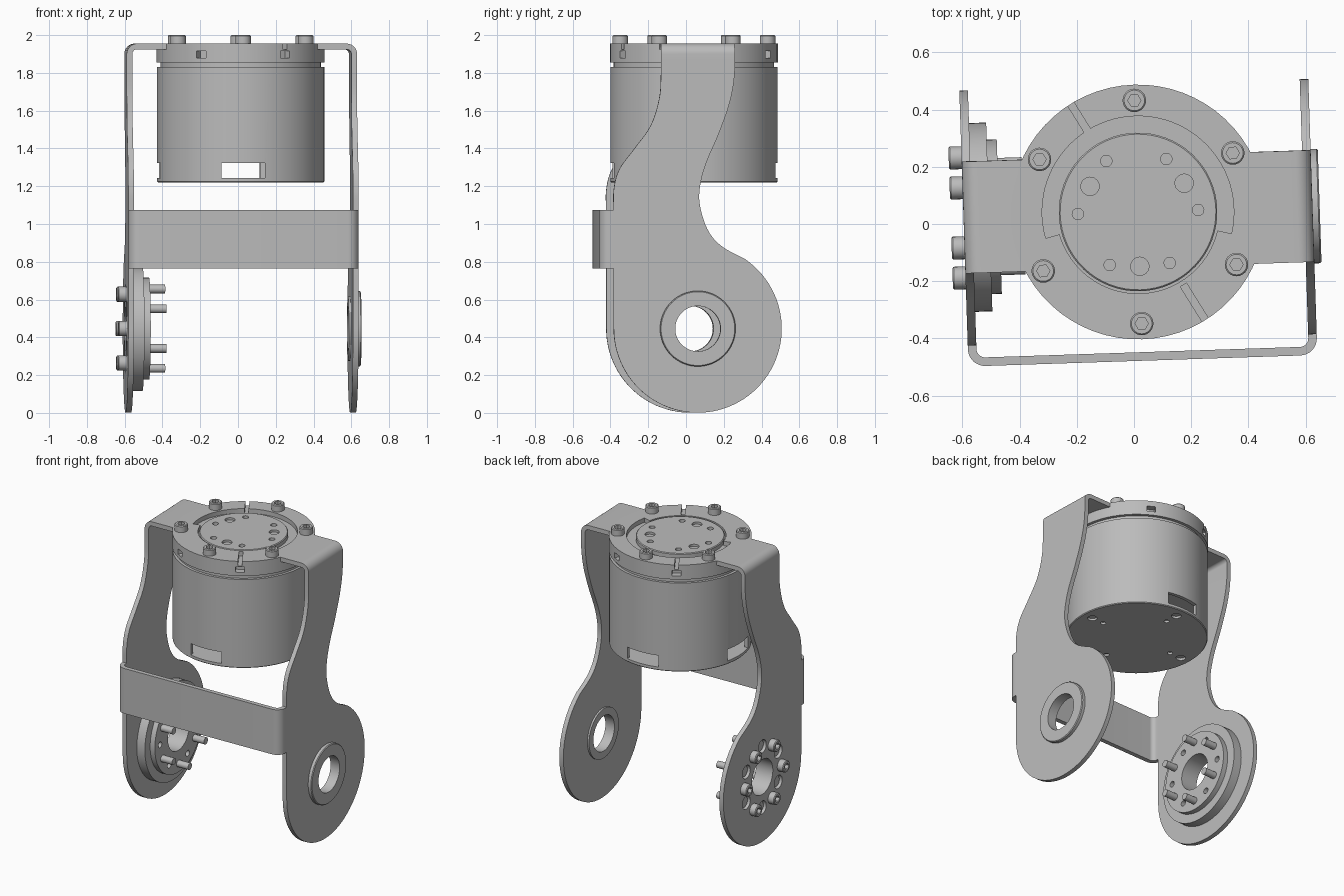
import bpy, bmesh
from math import sin, cos, pi, radians
from mathutils import Matrix, Vector

if "Cube" in bpy.data.objects:
    bpy.data.objects.remove(bpy.data.objects["Cube"])

grey = bpy.data.materials.new("plain grey")
grey.use_nodes = True
grey.diffuse_color = (0.5, 0.5, 0.5, 1)
grey.node_tree.nodes["Principled BSDF"].inputs["Base Color"].default_value = grey.diffuse_color

PLACE = Matrix.Translation((0.014, 0.042, 0)) @ Matrix.Rotation(radians(1.9), 4, "Z")

# Frames map (a, b, height along axis) to model space
UP = lambda a, b, h: (a, b, h)
OUT_POS = lambda a, b, h: (h, a, b)
OUT_NEG = lambda a, b, h: (-h, a, b)
DEPTH = lambda a, b, h: (a, h, b)
FRONTWARD = lambda a, b, h: (a, -b, h)

HUB = (0, 0.446)      # pivot centre in the side plates
T = 0.03              # sheet thickness
HALF = 0.61           # half width of the bracket
TOP = 1.955           # top of the bracket
R = 0.445             # main radius


def polar(r, deg, at=(0, 0)):
    a = radians(deg)
    return (at[0] + r * cos(a), at[1] + r * sin(a))


def arc(r, start, end, at=(0, 0), n=12):
    return [polar(r, start + (end - start) * i / n, at) for i in range(n + 1)]


def six(r, start=0, at=(0, 0)):
    return [polar(r, start + 60 * k, at) for k in range(6)]


def prism(bm, pts, lo, hi, frame=UP):
    a = [bm.verts.new(frame(x, y, lo)) for x, y in pts]
    b = [bm.verts.new(frame(x, y, hi)) for x, y in pts]
    bm.faces.new(a)
    bm.faces.new(b[::-1])
    for i in range(len(pts)):
        j = (i + 1) % len(pts)
        bm.faces.new((a[i], a[j], b[j], b[i]))


def slab(bm, deg, r0, r1, width, lo, hi):
    m = Matrix.Rotation(radians(deg), 2)
    w = width / 2
    pts = [m @ Vector(p) for p in ((r0, -w), (r1, -w), (r1, w), (r0, w))]
    prism(bm, pts, lo, hi)


def lathe(bm, profile, frame=UP, at=(0, 0), n=64):
    """Turn a closed (radius, height) profile around an axis."""
    rings = []
    for r, h in profile:
        if r == 0:
            rings.append([bm.verts.new(frame(*at, h))] * n)
        else:
            rings.append([bm.verts.new(frame(*polar(r, 360 * i / n, at), h)) for i in range(n)])
    for p, q in zip(rings, rings[1:] + rings[:1]):
        for i in range(n):
            j = (i + 1) % n
            face = list(dict.fromkeys((p[i], p[j], q[j], q[i])))
            if len(face) > 2:
                bm.faces.new(face)


def disc(bm, r, lo, hi, frame=UP, at=(0, 0), n=64):
    prism(bm, arc(r, 0, 360, at, n)[:-1], lo, hi, frame)


def tube(bm, outer, inner, lo, hi, frame=UP, at=(0, 0)):
    lathe(bm, [(inner, lo), (outer, lo), (outer, hi), (inner, hi)], frame, at)


def to_object(name, bm):
    bmesh.ops.recalc_face_normals(bm, faces=bm.faces)
    bm.transform(PLACE)
    mesh = bpy.data.meshes.new(name)
    bm.to_mesh(mesh)
    bm.free()
    mesh.materials.append(grey)
    ob = bpy.data.objects.new(name, mesh)
    bpy.context.collection.objects.link(ob)
    return ob


def finish(name, bm, *tools):
    """Apply boolean (operation, bmesh) tools, then smooth by angle."""
    ob = to_object(name, bm)
    helpers = []
    for op, tool in tools:
        helper = to_object("cutter", tool)
        helper.hide_render = True
        helpers.append(helper)
        mod = ob.modifiers.new("cut", "BOOLEAN")
        mod.operation, mod.object, mod.solver = op, helper, "EXACT"
    if helpers:
        bpy.context.view_layer.update()
        graph = bpy.context.evaluated_depsgraph_get()
        mesh = bpy.data.meshes.new_from_object(ob.evaluated_get(graph))
        ob.modifiers.clear()
        ob.data = mesh
        for helper in helpers:
            bpy.data.objects.remove(helper)
    bpy.ops.object.select_all(action="DESELECT")
    ob.select_set(True)
    bpy.context.view_layer.objects.active = ob
    bpy.ops.object.shade_smooth_by_angle(angle=radians(30))
    return ob


def u_profile(half, top, bottom, r):
    def path(h, t, rad):
        return ([(h, bottom)] + arc(rad, 0, 90, (h - rad, t - rad), 8)
                + arc(rad, 90, 180, (rad - h, t - rad), 8) + [(-h, bottom)])
    return path(half, top, r) + path(half - T, top - T, r - T)[::-1]


def spline(pts, n=6):
    v = [Vector(p) for p in pts]
    v = [v[0]] + v + [v[-1]]
    out = []
    for a, b, c, d in zip(v, v[1:], v[2:], v[3:]):
        for i in range(n):
            t = i / n
            out.append((2 * b + (c - a) * t + (2 * a - 5 * b + 4 * c - d) * t * t
                        + (3 * b - a - 3 * c + d) * t ** 3) / 2)
    return out + [v[-1]]


# Bent bracket: inverted U trimmed to the curved side outline
back_edge = [(.195, 2), (.195, 1.79), (.167, 1.635), (.11, 1.475), (.042, 1.315), (.01, 1.185),
             (.015, 1.08), (.058, .96), (.13, .88), (.25, .815)]
front_edge = [(-R, .8), (-R, 1.05), (-R, 1.18), (-.415, 1.29), (-.335, 1.4), (-.25, 1.52),
              (-.205, 1.66), (-.195, 1.79), (-.195, 2)]
outline = spline(back_edge) + arc(R, 52, -180, HUB, 60) + spline(front_edge)
bracket, side, holes = bmesh.new(), bmesh.new(), bmesh.new()
prism(bracket, u_profile(HALF, TOP, -.1, .055), -.6, .6, DEPTH)
prism(side, outline, -.7, .7, OUT_POS)
disc(holes, R - .005, 1.85, 2.1)
disc(holes, .16, .5, .7, OUT_POS, HUB)
disc(holes, .12, .5, .7, OUT_NEG, HUB)
for p in six(.21, 30, HUB):
    disc(holes, .045, .5, .7, OUT_NEG, p, 24)
finish("side_bracket", bracket, ("INTERSECT", side), ("DIFFERENCE", holes))

# Front cross bar with bent ends
bar = bmesh.new()
prism(bar, u_profile(HALF, .52, R - .002, .06), .765, 1.075, FRONTWARD)
finish("front_cross_bar", bar)

# Mounting ring on top, with crescent recess and split slots
ring, recess, slots = bmesh.new(), bmesh.new(), bmesh.new()
tube(ring, R, .285, TOP - T, TOP)
prism(recess, arc(.335, -15, 194, n=48) + [(0, 0)], 1.9, 2)
for deg in (120, -60):
    slab(slots, deg, .3, .5, .025, 1.9, 2)
finish("mounting_ring", ring, ("DIFFERENCE", recess), ("DIFFERENCE", slots))

# Clamp ring with side pockets
clamp, pockets = bmesh.new(), bmesh.new()
tube(clamp, R, .27, 1.855, TOP - T)
for deg in (60, 120, -60, -120):
    slab(pockets, deg, .4, .5, .055, 1.88, 1.917)
finish("clamp_ring", clamp, ("DIFFERENCE", pockets))

# Hollow motor housing with three windows and base holes
housing, cavity, windows, base = (bmesh.new() for _ in range(4))
lathe(housing, [(0, 1.22), (.438, 1.22), (.443, 1.225), (.443, 1.83), (.425, 1.83), (.425, 1.86), (0, 1.86)], n=96)
disc(cavity, .42, 1.24, 1.45)
for deg in (-90, 90, 180):
    slab(windows, deg, .3, .5, .23, 1.243, 1.322)
for k in range(4):
    disc(base, .03, 1.2, 1.235, UP, polar(.37, 90 * k), 24)
    disc(base, .017, 1.2, 1.235, UP, polar(.28, 90 * k), 16)
finish("motor_housing", housing, ("DIFFERENCE", cavity), ("DIFFERENCE", windows), ("DIFFERENCE", base))

# Output disc with two sets of holes
output, drill = bmesh.new(), bmesh.new()
lathe(output, [(0, 1.87), (.277, 1.87), (.277, 1.95), (.272, TOP), (0, TOP)])
for p in six(.21):
    disc(drill, .02, 1.925, 2, UP, p, 20)
for deg in (30, 150, -90):
    disc(drill, .032, 1.94, 2, UP, polar(.19, deg), 24)
finish("output_disc", output, ("DIFFERENCE", drill))


# Socket head screws
def screws(name, spots, base_h, frame, r):
    heads, sockets = bmesh.new(), bmesh.new()
    for p in spots:
        lathe(heads, [(0, base_h - .01), (r, base_h - .01), (r, base_h + .04), (r - .005, base_h + .045),
                      (0, base_h + .045)], frame, p, 24)
        disc(sockets, .023, base_h + .015, base_h + .1, frame, p, 6)
    finish(name, heads, ("DIFFERENCE", sockets))


screws("top_screws", six(.39, 30), TOP, UP, .041)
screws("right_hub_screws", six(.21, 0, HUB), HALF, OUT_NEG, .04)

# Stepped hub on the inside of the right plate
hub, hub_holes = bmesh.new(), bmesh.new()
lathe(hub, [(.12, .58), (.33, .58), (.33, .52), (.27, .52), (.27, .485), (.12, .485)], OUT_NEG, HUB)
for p in six(.21, 0, HUB):
    disc(hub_holes, .02, .45, .53, OUT_NEG, p, 16)
finish("right_hub", hub, ("DIFFERENCE", hub_holes))

# Pins through the hub, pointing inward
pins = bmesh.new()
for p in six(.21, 30, HUB):
    lathe(pins, [(0, .40), (.023, .40), (.023, .56), (.036, .56), (.036, .595), (0, .595)], OUT_NEG, p, 20)
finish("hub_pins", pins)

# Flanged bearing in the left plate
bearing = bmesh.new()
lathe(bearing, [(.12, .568), (.17, .568), (.17, HALF), (.2, HALF), (.2, .63), (.195, .635), (.12, .635)],
      OUT_POS, HUB)
finish("left_bearing", bearing)
